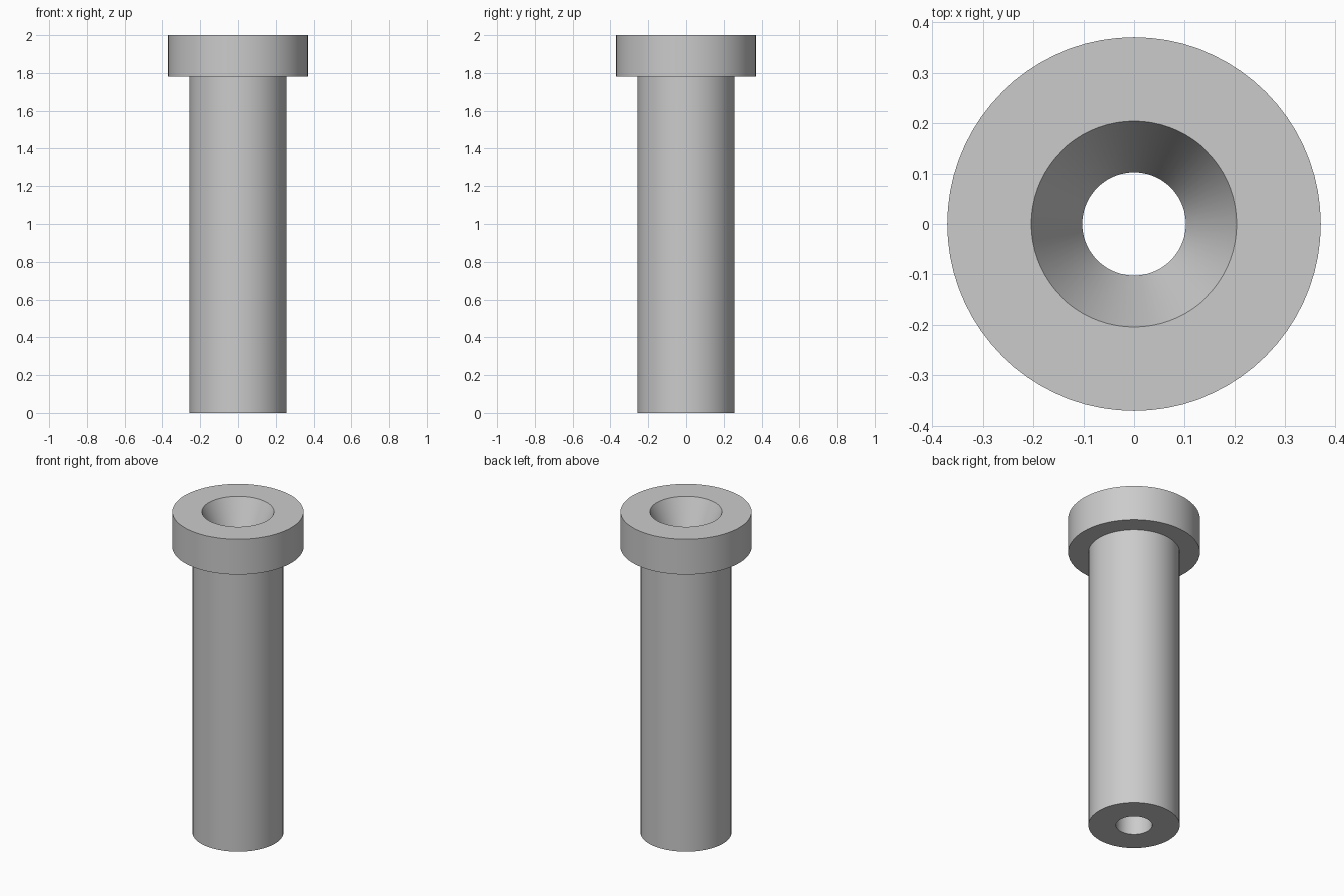
import bpy, bmesh, math

cube = bpy.data.objects.get("Cube")
if cube:
    bpy.data.objects.remove(cube, do_unlink=True)

SEGMENTS = 72
HEIGHT, HEAD_BOTTOM = 2.0, 1.78
HEAD_R, SHANK_R, BORE_R, MOUTH_R = 0.37, 0.257, 0.102, 0.204

# Plain grey metal
metal = bpy.data.materials.new("grey_metal")
metal.use_nodes = True
grey = (0.6, 0.6, 0.6, 1.0)
metal.diffuse_color = grey
metal.node_tree.nodes["Principled BSDF"].inputs["Base Color"].default_value = grey


def lathe(name, profile):
    """Revolve a closed (radius, height) profile around the z axis."""
    bm = bmesh.new()
    verts = [bm.verts.new((r, 0, z)) for r, z in profile]
    edges = [bm.edges.new((v, verts[i - 1])) for i, v in enumerate(verts)]
    bmesh.ops.spin(bm, geom=verts + edges, cent=(0, 0, 0), axis=(0, 0, 1),
                   angle=math.tau, steps=SEGMENTS, use_merge=True)
    bmesh.ops.remove_doubles(bm, verts=bm.verts, dist=1e-5)
    bmesh.ops.recalc_face_normals(bm, faces=bm.faces)
    mesh = bpy.data.meshes.new(name)
    bm.to_mesh(mesh)
    bm.free()
    mesh.materials.append(metal)
    obj = bpy.data.objects.new(name, mesh)
    bpy.context.collection.objects.link(obj)
    bpy.ops.object.select_all(action='DESELECT')
    obj.select_set(True)
    bpy.context.view_layer.objects.active = obj
    bpy.ops.object.shade_smooth_by_angle(angle=math.radians(20))
    return obj


# Flanged bushing: shank, wide head, tapered mouth and through bore
lathe("flanged_bushing", [
    (BORE_R, 0), (SHANK_R, 0),
    (SHANK_R, HEAD_BOTTOM), (HEAD_R, HEAD_BOTTOM),
    (HEAD_R, HEIGHT), (MOUTH_R, HEIGHT),
    (BORE_R, HEAD_BOTTOM),
])
